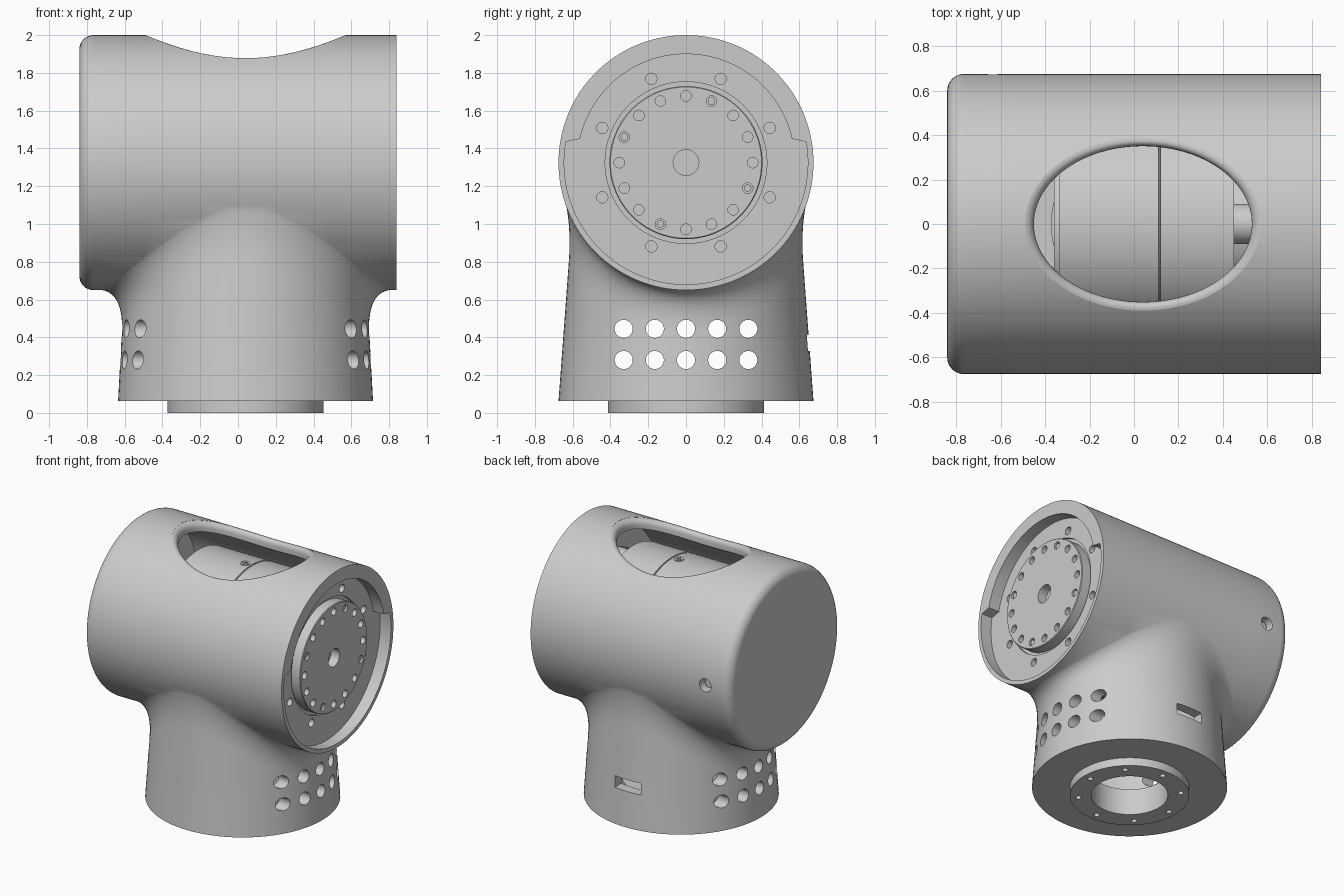
import bpy, bmesh
from math import sin, cos, pi, sqrt, radians
from mathutils import Vector

if "Cube" in bpy.data.objects:
    bpy.data.objects.remove(bpy.data.objects["Cube"], do_unlink=True)

R, ZC, XN = 0.675, 1.325, 0.04   # housing radius, housing axis height, neck centre

grey = bpy.data.materials.new("light_grey")
grey.use_nodes = True
COLOUR = (0.6, 0.6, 0.6, 1)
grey.diffuse_color = COLOUR
grey.node_tree.nodes["Principled BSDF"].inputs["Base Color"].default_value = COLOUR


def circle(r, n=64, u=0, v=0):
    return [(u + r * cos(2 * pi * i / n), v + r * sin(2 * pi * i / n)) for i in range(n)]


def place(axis, u, v, t):
    return {"x": (t, u, v), "y": (u, t, v), "z": (u, v, t)}[axis]


def build(name, solids):
    """Each solid is a list of rings, skinned and capped at both ends."""
    bm = bmesh.new()
    for rings in solids:
        loops = [[bm.verts.new(p) for p in ring] for ring in rings]
        n = len(loops[0])
        for a, b in zip(loops, loops[1:]):
            for i in range(n):
                j = (i + 1) % n
                bm.faces.new((a[i], a[j], b[j], b[i]))
        bm.faces.new(loops[0])
        bm.faces.new(loops[-1])
    bmesh.ops.recalc_face_normals(bm, faces=bm.faces)
    mesh = bpy.data.meshes.new(name)
    bm.to_mesh(mesh)
    bm.free()
    mesh.materials.append(grey)
    ob = bpy.data.objects.new(name, mesh)
    bpy.context.collection.objects.link(ob)
    return ob


def prism(axis, pts, a, b):
    return [[place(axis, u, v, t) for u, v in pts] for t in (a, b)]


def turned(axis, profile, u=0, v=0, n=128):
    return [[place(axis, *p, t) for p in circle(r, n, u, v)] for t, r in profile]


def combine(ob, tool, op="DIFFERENCE"):
    mod = ob.modifiers.new(op.title(), "BOOLEAN")
    mod.operation, mod.solver, mod.object = op, "EXACT", tool
    bpy.context.view_layer.objects.active = ob
    bpy.ops.object.modifier_apply(modifier=mod.name)
    bpy.data.objects.remove(tool, do_unlink=True)


def cut(ob, *solids):
    combine(ob, build("cutter", solids))


def ring_of(count, radius, start=0):
    return [(radius * cos(start + 2 * pi * k / count), radius * sin(start + 2 * pi * k / count))
            for k in range(count)]


def smooth(ob):
    bpy.ops.object.select_all(action="DESELECT")
    ob.select_set(True)
    bpy.context.view_layer.objects.active = ob
    bpy.ops.object.shade_smooth_by_angle(angle=radians(30))


def under(y, r=R):
    return ZC - sqrt(max(r * r - y * y, 0))


# Horizontal housing with one rounded end
f = 0.075
profile = [(-0.84 + f * (1 - cos(a)), R - f * (1 - sin(a))) for a in [k * pi / 16 for k in range(9)]]
profile += [(x, R) for x in (-0.5, -0.2, 0.2, 0.5, 0.84)]
housing = build("housing", [turned("x", profile, 0, ZC)])

# Neck that blends into the housing
angles = [2 * pi * i / 96 for i in range(96)]
neck = [[(XN + R * cos(a), R * sin(a), 0.062) for a in angles]]
STEPS = 12
for k in range(STEPS + 1):
    t = k / STEPS
    ring = []
    for a in angles:
        c, s = cos(a), sin(a)
        mid = Vector((0.645 * c, 0.605 * s, under(0.605 * s)))
        low = Vector((0.655 * c, 0.62 * s, mid.z - 0.22))
        end = Vector((0.785 * c, 0.655 * s, under(0.655 * s, R - 0.003)))
        p = low * (1 - t) ** 2 + mid * 2 * t * (1 - t) + end * t * t
        ring.append((XN + p.x, p.y, p.z))
    neck.append(ring)
neck.append([(XN + 0.6 * cos(a), 0.5 * sin(a), ZC) for a in angles])
combine(housing, build("neck", [neck]), "UNION")

# Hollow interior and bottom opening
cut(housing, turned("x", [(-0.77, 0.6), (0.66, 0.6)], 0, ZC))
cut(housing, turned("z", [(0.13, 0.58), (1.2, 0.56)], XN, 0))
cut(housing, turned("z", [(0, 0.4), (0.3, 0.4)], XN, 0))

# Oval window with a rounded rim
rim = 0.05
window = [[(XN + 0.49 * cos(a), 0.35 * sin(a), 1.65) for a in angles]]
for k in range(7):
    phi = k * radians(78) / 6
    grow, depth = rim * (1 - cos(phi)), rim * (1 - sin(phi))
    ring = []
    for a in angles:
        y = (0.35 + grow) * sin(a)
        ring.append((XN + (0.49 + grow) * cos(a), y, ZC + sqrt((R - depth) ** 2 - y * y)))
    window.append(ring)
window.append([(x, y, 2.3) for x, y, z in window[-1]])
cut(housing, window)

# Stepped recess in the open end, with a bore for the output disc
recess = []
for i in range(128):
    a = 2 * pi * (i + 0.5) / 128
    r = 0.645 if sin(a) < 0.21 else 0.575
    recess.append((r * cos(a), ZC + r * sin(a)))
cut(housing, prism("x", recess, 0.75, 1))
cut(housing, turned("x", [(0.5, 0.428), (1, 0.428)], 0, ZC))
cut(housing, *[prism("x", circle(0.03, 20, u, ZC + v), 0.7, 0.8) for u, v in ring_of(8, 0.48, pi / 8)])

# Vent holes on both sides, rear slot and rear screw pocket
vents = [(y * 0.165, z) for y in range(-2, 3) for z in (0.28, 0.445)]
cut(housing, *[prism("x", circle(0.048, 24, y, z), -1, 1) for y, z in vents])
slot = [(XN + u * 0.11, 0.37 + v * 0.043) for u, v in ((-1, -1), (1, -1), (1, 1), (-1, 1))]
cut(housing, prism("y", slot, 0.4, 0.9))
cut(housing, turned("y", [(0.6, 0.05), (0.8, 0.05)], -0.635, ZC, 24))
smooth(housing)

# Mounting foot with a central bore and bolt holes
foot = build("foot", [turned("z", [(0, 0.413), (0.2, 0.413)], XN, 0)])
cut(foot, turned("z", [(-0.1, 0.265), (0.3, 0.265)], XN, 0))
cut(foot, *[prism("z", circle(0.02, 16, XN + u, v), -0.1, 0.08) for u, v in ring_of(8, 0.355)])
smooth(foot)

# Motor body with a seam groove
motor = build("motor_body", [turned("x", [(-0.335, 0.52), (0.11, 0.52), (0.112, 0.512), (0.118, 0.512),
                                          (0.12, 0.52), (0.45, 0.52)], 0, ZC)])
smooth(motor)
smooth(build("motor_shaft", [turned("x", [(0.44, 0.09), (0.7, 0.09)], 0, ZC + 0.38, 32),
                             turned("x", [(0.44, 0.3), (0.7, 0.3)], 0, ZC)]))
smooth(build("motor_rear_cap", [turned("x", [(-0.36, 0.47), (-0.33, 0.47)], 0, ZC)]))

# Screw on top of the motor with a cross slot
screw = build("motor_screw", [turned("z", [(1.8, 0.035), (1.85, 0.035)], 0.06, 0, 24)])
for w, h in ((0.022, 0.005), (0.005, 0.022)):
    cut(screw, prism("z", [(0.06 - w, -h), (0.06 + w, -h), (0.06 + w, h), (0.06 - w, h)], 1.84, 1.9))
smooth(screw)

# Output disc with a bolt circle and centre hole
disc = build("output_disc", [turned("x", [(0.64, 0.405), (0.805, 0.405), (0.81, 0.4)], 0, ZC)])
cut(disc, turned("x", [(0.74, 0.068), (0.9, 0.068)], 0, ZC, 32),
    *[prism("x", circle(0.028, 20, u, ZC + v), 0.77, 0.9) for u, v in ring_of(16, 0.353)])
smooth(disc)
smooth(build("disc_screws", [turned("x", [(0.76, 0.02), (0.8, 0.02)], u, ZC + v, 16)
                             for u, v in ring_of(4, 0.353, 3 * pi / 8)]))

# Seal ring behind the disc
seal = build("seal_ring", [turned("x", [(0.68, 0.44), (0.73, 0.44)], 0, ZC)])
cut(seal, turned("x", [(0.6, 0.4), (0.8, 0.4)], 0, ZC))
smooth(seal)

# Rear screw head
smooth(build("rear_screw", [turned("y", [(0.55, 0.035), (0.63, 0.035)], -0.635, ZC, 6)]))
